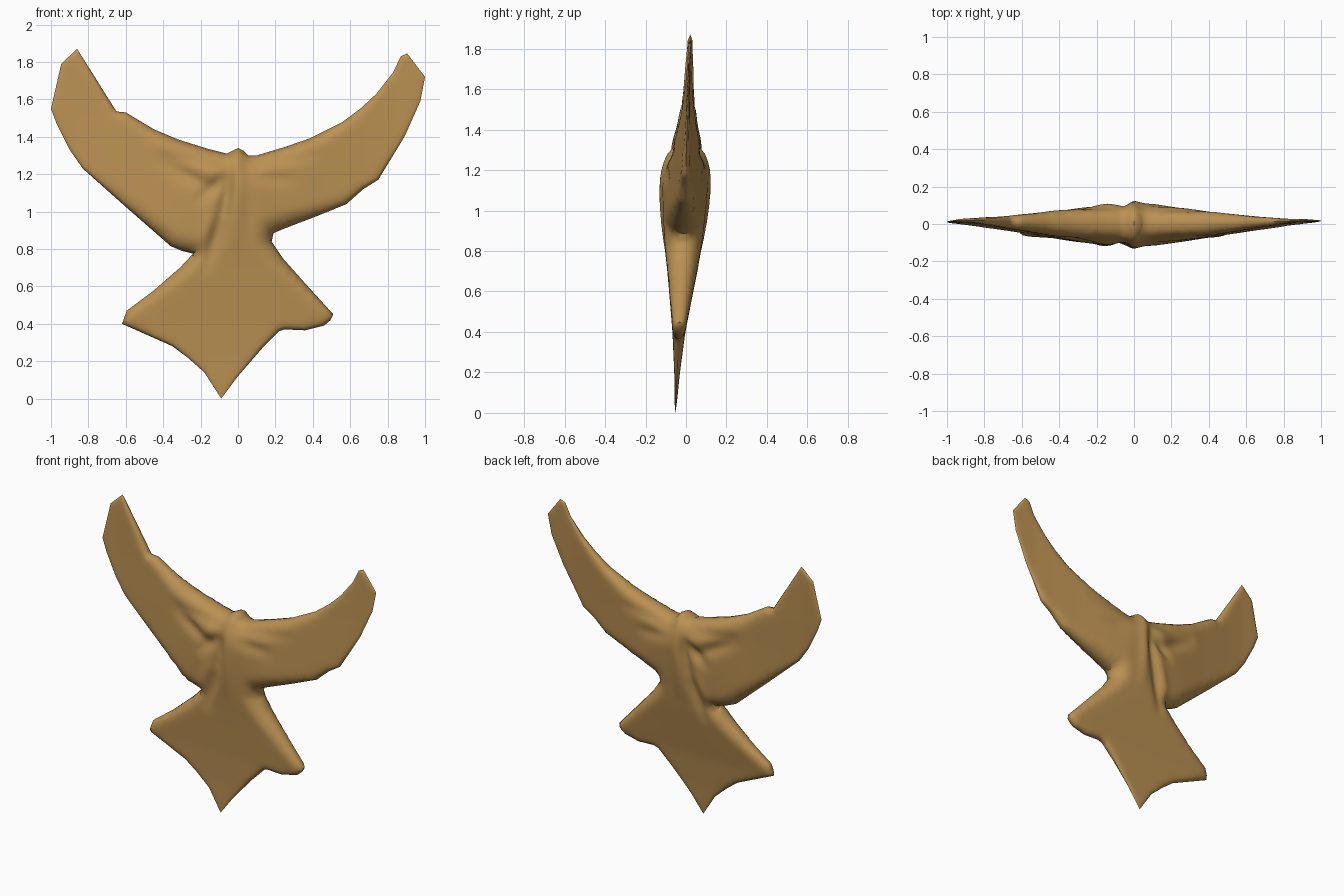
import bpy, bmesh, math
from mathutils import Vector
from mathutils.geometry import delaunay_2d_cdt

if "Cube" in bpy.data.objects:
    bpy.data.objects.remove(bpy.data.objects["Cube"])

# Front outline (x, z), counter-clockwise from the tail tip
OUT = [(-.09, 0), (0, .12), (.13, .27), (.22, .36), (.25, .37), (.36, .365), (.46, .39), (.495, .42),
       (.51, .45), (.36, .615), (.24, .75), (.18, .84), (.19, .885), (.25, .91), (.42, .975), (.58, 1.04),
       (.67, 1.12), (.75, 1.17), (.89, 1.4), (.975, 1.59), (1, 1.72), (.905, 1.845), (.87, 1.83),
       (.83, 1.745), (.74, 1.63), (.66, 1.555), (.56, 1.48), (.38, 1.39), (.25, 1.345), (.1, 1.3),
       (.055, 1.3), (.03, 1.325), (0, 1.34), (-.06, 1.31), (-.16, 1.335), (-.32, 1.385), (-.45, 1.44),
       (-.6, 1.53), (-.65, 1.535), (-.86, 1.87), (-.945, 1.79), (-1, 1.55), (-.97, 1.47), (-.9, 1.33),
       (-.83, 1.23), (-.6, 1.025), (-.36, .815), (-.3, .79), (-.24, .775), (-.31, .7), (-.46, .57),
       (-.595, .47), (-.62, .4), (-.35, .28), (-.27, .22), (-.18, .14)]
P = [Vector(p) for p in OUT]
SEGS = list(zip(P, P[1:] + P[:1]))


def seg_dist(p, a, b):
    d = b - a
    t = max(0, min(1, (p - a).dot(d) / d.length_squared))
    return (p - a - d * t).length, t


def edge_dist(p):
    return min(seg_dist(p, a, b)[0] for a, b in SEGS)


def inside(p):
    c = False
    for a, b in SEGS:
        if (a.y > p.y) != (b.y > p.y) and p.x < a.x + (p.y - a.y) * (b.x - a.x) / (b.y - a.y):
            c = not c
    return c


def lerp(table, v):
    for (a, fa), (b, fb) in zip(table, table[1:]):
        if v <= b:
            return fa + (fb - fa) * max(0, v - a) / (b - a)
    return table[-1][1]


# Half thickness along the span and up the body, and the mid surface
SPAN = [(0, .127), (.13, .118), (.22, .1), (.35, .078), (.5, .054), (.7, .028), (.85, .012), (1, .005)]
RISE = [(0, .003), (.2, .014), (.4, .032), (.6, .06), (.8, .09), (1, .118), (1.2, .15), (1.35, .13), (2, .1)]
MID = [(0, -.053), (.4, -.035), (.7, -.018), (1, -.008), (1.25, 0), (1.5, .01), (1.9, .022)]

# Cloth creases: x1, z1, x2, z2, depth, width (ridges are negative)
CREASES = [(-.04, 1.2, -.08, 1.0, .035, .028), (-.08, 1.0, -.17, .7, .03, .03),
           (-.4, 1.26, -.15, 1.13, .028, .035), (-.06, 1.2, -.2, 1.07, .03, .03),
           (-.03, 1.25, -.4, 1.3, .02, .03), (.04, 1.25, .4, 1.3, .022, .03),
           (.03, 1.2, .28, 1.17, .018, .035), (.0, 1.28, -.01, .85, -.014, .035),
           (-.13, 1.0, -.2, .82, -.012, .03)]


def half(p, d):
    t = (lerp(SPAN, abs(p.x + .02)) ** -6 + lerp(RISE, p.y) ** -6) ** (-1 / 6)
    w = max(.025, 1.1 * t)
    k = 1 - min(d / w, 1)
    h = t * math.sqrt(max(0, 1 - k * k))
    dip = 0
    for x1, z1, x2, z2, depth, width in CREASES:
        q, s = seg_dist(p, Vector((x1, z1)), Vector((x2, z2)))
        dip += depth * math.exp(-(q / width) ** 2) * (.4 + .6 * math.sin(math.pi * s))
    return h - min(dip, .05) * min(1, h / .1)


# Sample points: rim, two inner rings, regular interior
rim, pts = [], []
for a, b in SEGS:
    n = max(1, round((b - a).length / .022))
    rim += [a.lerp(b, i / n) for i in range(n)]
m = len(rim)
for i in range(m):
    t = (rim[(i + 1) % m] - rim[i - 1]).normalized()
    for off in (.006, .018):
        q = rim[i] + Vector((-t.y, t.x)) * off
        if inside(q) and edge_dist(q) > off * .85:
            pts.append(q)
STEP = .02
for j in range(95):
    for i in range(-51, 52):
        q = Vector(((i + .5 * (j % 2)) * STEP, j * STEP))
        if inside(q) and edge_dist(q) > .028:
            pts.append(q)
verts, _, faces, *_ = delaunay_2d_cdt(rim + pts, [(i, (i + 1) % m) for i in range(m)],
                                      [list(range(m))], 1, 1e-6)

# Front and back skins share the rim
bm = bmesh.new()
front, back = [], []
for v in verts:
    p = Vector((v[0], v[1]))
    d = edge_dist(p)
    c = lerp(MID, p.y)
    h = half(p, d) if d > 1e-5 else 0
    f = bm.verts.new((p.x, c - h, p.y))
    front.append(f)
    back.append(bm.verts.new((p.x, c + h, p.y)) if d > 1e-5 else f)
for f in faces:
    bm.faces.new([front[i] for i in f])
    if any(front[i] is not back[i] for i in f):
        bm.faces.new([back[i] for i in reversed(f)])
# Soften the folds, leaving the rim fixed
inner = [v for v in bm.verts if edge_dist(Vector((v.co.x, v.co.z))) > .01]
for _ in range(2):
    bmesh.ops.smooth_vert(bm, verts=inner, factor=.4, use_axis_y=True)
bmesh.ops.recalc_face_normals(bm, faces=bm.faces[:])

me = bpy.data.meshes.new("winged_drape")
bm.to_mesh(me)
bm.free()
mat = bpy.data.materials.new("tan_bronze")
mat.diffuse_color = (.49, .28, .085, 1)
mat.use_nodes = True
mat.node_tree.nodes["Principled BSDF"].inputs["Base Color"].default_value = mat.diffuse_color
me.materials.append(mat)
ob = bpy.data.objects.new("winged_drape", me)
bpy.context.collection.objects.link(ob)
me.polygons.foreach_set("use_smooth", [True] * len(me.polygons))
me.set_sharp_from_angle(angle=math.radians(50))
